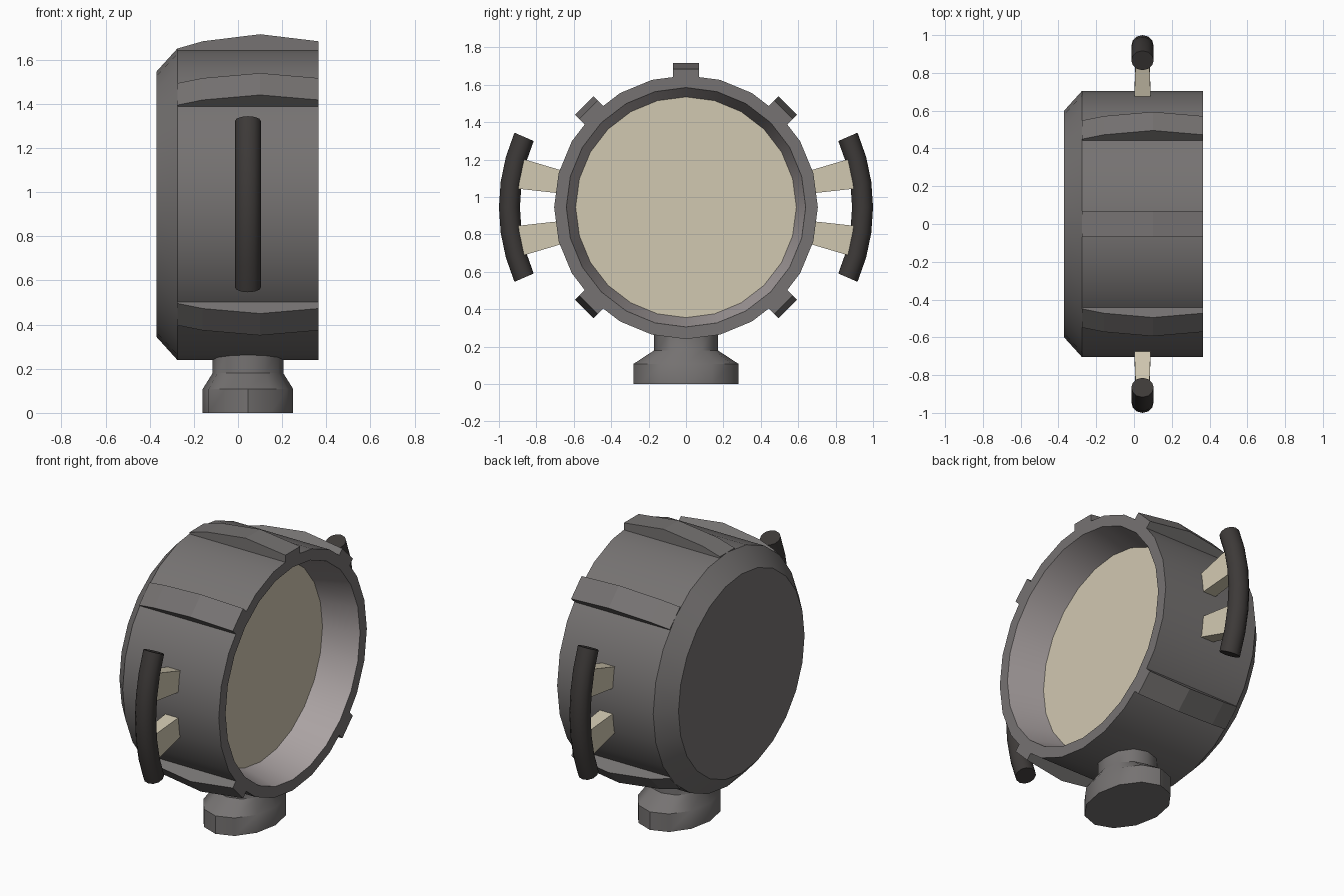
import bpy, bmesh, math
from mathutils import Vector

if "Cube" in bpy.data.objects:
    bpy.data.objects.remove(bpy.data.objects["Cube"])

CZ = 0.945   # height of lamp axis
HX = 0.045   # x of mount and handles


def material(name, rgb):
    m = bpy.data.materials.new(name)
    m.diffuse_color = (*rgb, 1)
    m.use_nodes = True
    m.node_tree.nodes["Principled BSDF"].inputs["Base Color"].default_value = m.diffuse_color
    return m


grey = material("grey metal", (0.18, 0.17, 0.168))
dark = material("dark grip", (0.047, 0.042, 0.040))
cream = material("cream", (0.64, 0.58, 0.44))
inner = material("pale reflector", (0.40, 0.36, 0.36))


def finish(name, bm, mats, angle=None):
    bmesh.ops.recalc_face_normals(bm, faces=bm.faces[:])
    me = bpy.data.meshes.new(name)
    bm.to_mesh(me)
    bm.free()
    for m in mats:
        me.materials.append(m)
    ob = bpy.data.objects.new(name, me)
    bpy.context.collection.objects.link(ob)
    if angle:
        bpy.ops.object.select_all(action='DESELECT')
        ob.select_set(True)
        bpy.context.view_layer.objects.active = ob
        bpy.ops.object.shade_smooth_by_angle(angle=math.radians(angle))
    return ob


def skin(rings, slots=None):
    """Bridge a list of point rings and cap both ends."""
    bm = bmesh.new()
    vs = [[bm.verts.new(p) for p in r] for r in rings]
    n = len(rings[0])
    for i in range(len(vs) - 1):
        for j in range(n):
            k = (j + 1) % n
            f = bm.faces.new((vs[i][j], vs[i][k], vs[i + 1][k], vs[i + 1][j]))
            if slots:
                f.material_index = slots[i]
    bm.faces.new(vs[0])
    end = bm.faces.new(vs[-1])
    if slots:
        end.material_index = slots[-1]
    return bm


def radial(x, r, a, t=0.0):
    """Point at radius r, angle a around the lamp axis, t sideways."""
    return Vector((x, r * math.cos(a) - t * math.sin(a),
                   CZ + r * math.sin(a) + t * math.cos(a)))


# lamp drum with recessed reflector and lens
profile = [(-0.37, 0.60), (-0.275, 0.705), (0.365, 0.705), (0.365, 0.64), (0.15, 0.59)]
rings = [[radial(x, r, math.tau * i / 24) for i in range(24)] for x, r in profile]
finish("lamp_drum", skin(rings, [0, 0, 0, 1, 2]), [grey, inner, cream], 30)

# raised ribs around the drum
rib = [(-0.275, 0.705), (-0.16, 0.738), (0.10, 0.77), (0.365, 0.738)]
for i, deg in enumerate((-45, 45, 90, 135, 225)):
    a = math.radians(deg)
    rings = [[radial(x, 0.66, a, -0.07), radial(x, r, a, -0.07),
              radial(x, r, a, 0.07), radial(x, 0.66, a, 0.07)] for x, r in rib]
    finish(f"drum_rib_{i + 1}", skin(rings), [grey])

# curved side handles and their struts
for side, base in (("right", 0.0), ("left", math.pi)):
    rings = []
    for i in range(7):
        a = base + math.radians(-23.5 + 47 * i / 6)
        rings.append([radial(HX + 0.059 * math.cos(b), 0.944 + 0.056 * math.sin(b), a)
                      for b in (math.tau * j / 12 for j in range(12))])
    finish(f"{side}_handle", skin(rings), [dark], 40)
    for label, s in (("upper", 1), ("lower", -1)):
        if base:
            s = -s
        rings = []
        for r, w in ((0.67, 0.044), (0.91, 0.036)):
            lo, hi = (base + s * math.radians(d) for d in (6.3, 16.5))
            rings.append([radial(HX - w, r, lo), radial(HX + w, r, lo),
                          radial(HX + w, r, hi), radial(HX - w, r, hi)])
        finish(f"{side}_{label}_strut", skin(rings), [cream])

# oval pedestal
ped = [(0.0, 0.205, 0.28), (0.108, 0.205, 0.28), (0.18, 0.16, 0.17), (0.30, 0.16, 0.17)]
rings = [[(HX + rx * math.cos(b), ry * math.sin(b), z)
          for b in (math.tau * i / 12 for i in range(12))] for z, rx, ry in ped]
finish("pedestal", skin(rings), [grey], 40)
